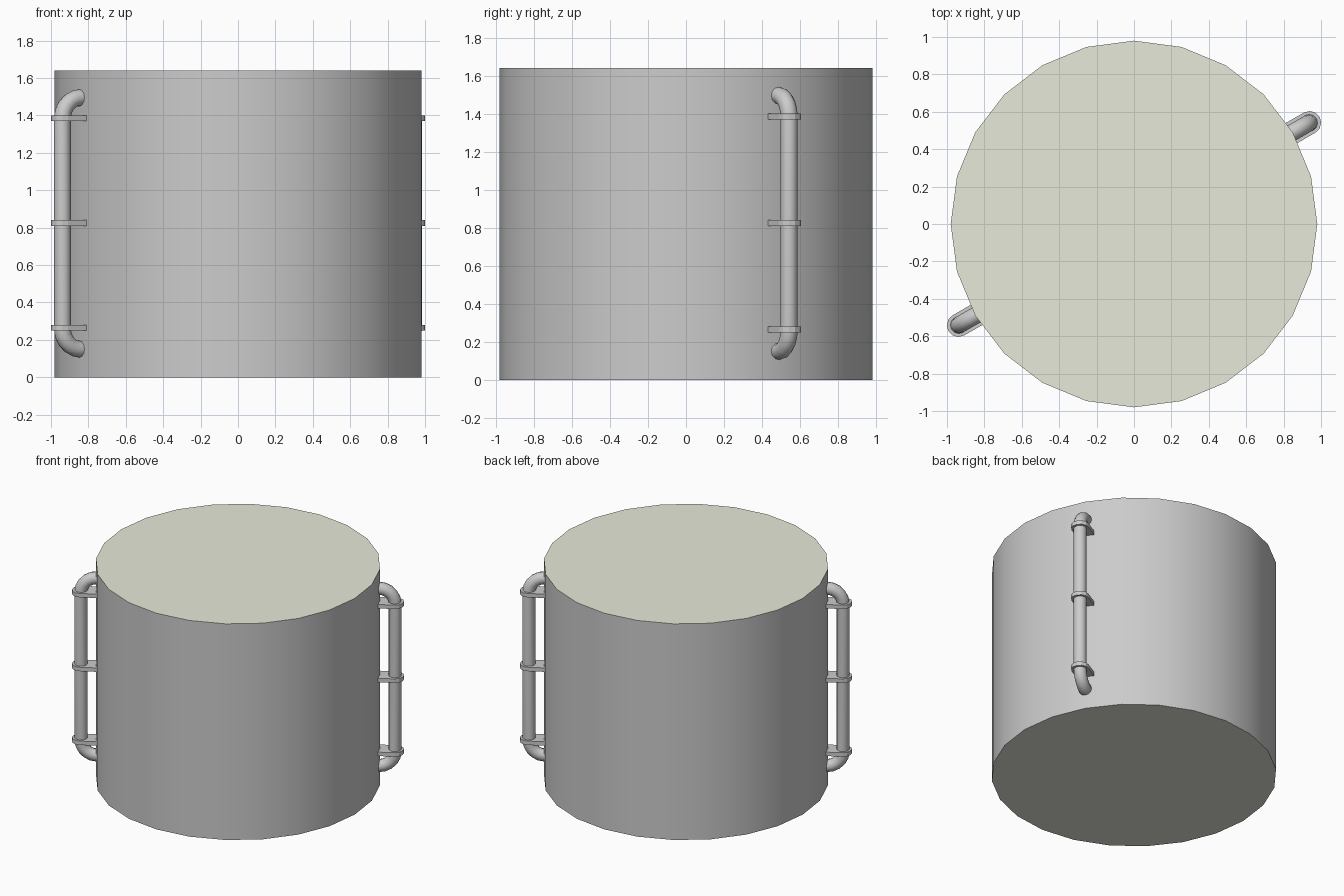
import bpy, bmesh
from math import cos, sin, pi, radians

if "Cube" in bpy.data.objects:
    bpy.data.objects.remove(bpy.data.objects["Cube"])

R, H = 0.98, 1.64                # tank radius and height
PIPE_R, PIPE_D = 0.045, 1.084    # pipe radius, distance from the tank axis
BEND = 0.11                      # elbow radius
Z_LOW, Z_HIGH = 0.15, 1.495      # heights where the pipe enters the tank


def smooth(ob, angle=35):
    bpy.ops.object.select_all(action='DESELECT')
    ob.select_set(True)
    bpy.context.view_layer.objects.active = ob
    bpy.ops.object.shade_smooth_by_angle(angle=radians(angle))


# Tank: 24-sided drum with coloured end caps
bpy.ops.mesh.primitive_cylinder_add(vertices=24, radius=R, depth=H, location=(0, 0, H / 2))
tank = bpy.context.object
tank.name = "tank"
wall = bpy.data.materials.new("tank_wall")
wall.diffuse_color = (0.8, 0.8, 0.8, 1)
wall.use_nodes = True
wall.node_tree.nodes["Principled BSDF"].inputs["Base Color"].default_value = wall.diffuse_color
cap = bpy.data.materials.new("tank_cap")
cap.diffuse_color = (0.80, 0.82, 0.70, 1)
cap.use_nodes = True
cap.node_tree.nodes["Principled BSDF"].inputs["Base Color"].default_value = cap.diffuse_color
tank.data.materials.append(wall)
tank.data.materials.append(cap)
for p in tank.data.polygons:
    p.material_index = 1 if abs(p.normal.z) > 0.9 else 0
smooth(tank)


def make_pipe(name, angle):
    # Path: out of the tank, elbow, straight run, elbow, back in
    arc = [i * pi / 2 / 5 for i in range(6)]
    c = PIPE_D - BEND
    path = [(c - 0.03, Z_LOW)]
    path += [(c + BEND * sin(a), Z_LOW + BEND - BEND * cos(a)) for a in arc]
    path += [(c + BEND * cos(a), Z_HIGH - BEND + BEND * sin(a)) for a in arc]
    path += [(c - 0.03, Z_HIGH)]
    curve = bpy.data.curves.new(name, 'CURVE')
    curve.dimensions = '3D'
    curve.bevel_depth = PIPE_R
    curve.bevel_resolution = 4
    curve.use_fill_caps = True
    spline = curve.splines.new('POLY')
    spline.points.add(len(path) - 1)
    for pt, (r, z) in zip(spline.points, path):
        pt.co = (r, 0, z, 1)
    ob = bpy.data.objects.new(name, curve)
    bpy.context.collection.objects.link(ob)
    ob.rotation_euler.z = angle
    bpy.ops.object.select_all(action='DESELECT')
    ob.select_set(True)
    bpy.context.view_layer.objects.active = ob
    bpy.ops.object.convert(target='MESH')
    smooth(bpy.context.object, 40)


def make_bracket(name, angle, z, w=0.062, t=0.03):
    # Flat plate with a rounded outer end around the pipe
    outline = [(R - 0.05, w), (R - 0.05, -w)]
    outline += [(PIPE_D + w * cos(a), w * sin(a))
                for a in (-pi / 2 + i * pi / 6 for i in range(7))]
    bm = bmesh.new()
    face = bm.faces.new([bm.verts.new((x, y, -t / 2)) for x, y in outline])
    top = bmesh.ops.extrude_face_region(bm, geom=[face])['geom']
    bmesh.ops.translate(bm, vec=(0, 0, t), verts=[v for v in top if isinstance(v, bmesh.types.BMVert)])
    bmesh.ops.recalc_face_normals(bm, faces=bm.faces)
    mesh = bpy.data.meshes.new(name)
    bm.to_mesh(mesh)
    bm.free()
    ob = bpy.data.objects.new(name, mesh)
    ob.location.z = z
    ob.rotation_euler.z = angle
    bpy.context.collection.objects.link(ob)


# Two opposite pipes, each held by three brackets
for side, deg in (("right", 30), ("left", 210)):
    make_pipe(side + "_pipe", radians(deg))
    for level, z in (("lower", 0.265), ("middle", 0.825), ("upper", 1.385)):
        make_bracket(f"{side}_{level}_bracket", radians(deg), z)
